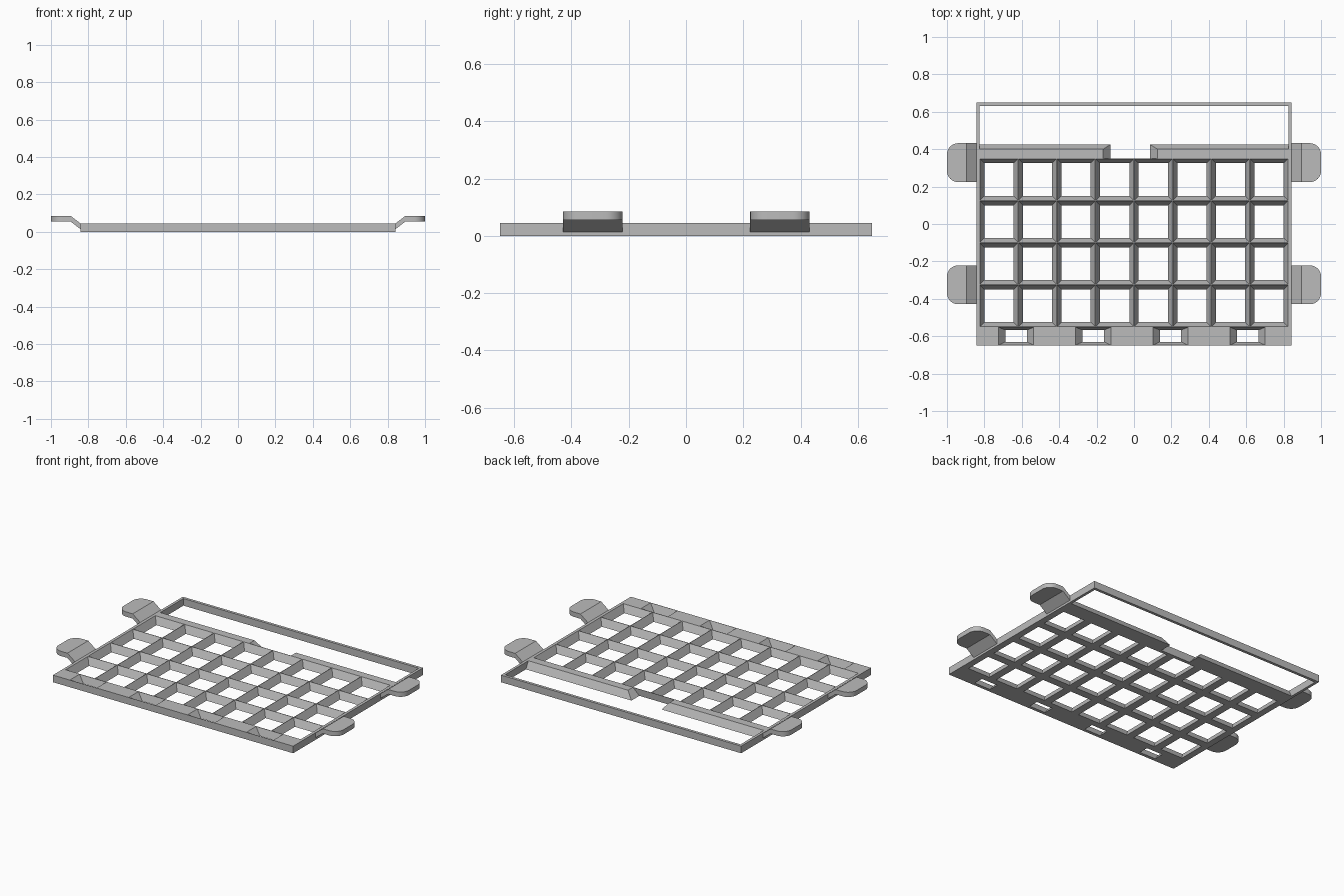
import bpy
import bmesh

if "Cube" in bpy.data.objects:
    bpy.data.objects.remove(bpy.data.objects["Cube"])

HEIGHT = 0.045
EPS = 0.002

grey = bpy.data.materials.new("plain grey")
grey.use_nodes = True
colour = (0.5, 0.5, 0.5, 1)
grey.diffuse_color = colour
grey.node_tree.nodes["Principled BSDF"].inputs["Base Color"].default_value = colour


def finish(name, bm):
    bmesh.ops.recalc_face_normals(bm, faces=bm.faces)
    mesh = bpy.data.meshes.new(name)
    bm.to_mesh(mesh)
    bm.free()
    mesh.materials.append(grey)
    obj = bpy.data.objects.new(name, mesh)
    bpy.context.collection.objects.link(obj)
    return obj


def frustum(bm, low, high, over=EPS):
    """Block between rectangles (x0, x1, y0, y1) at the base and the top,
    carried past both by a small overshoot."""
    rings = []
    for t in (-over / HEIGHT, 1 + over / HEIGHT):
        x0, x1, y0, y1 = (a + (b - a) * t for a, b in zip(low, high))
        rings.append([bm.verts.new((x, y, t * HEIGHT))
                      for x, y in ((x0, y0), (x1, y0), (x1, y1), (x0, y1))])
    a, b = rings
    bm.faces.new(a[::-1])
    bm.faces.new(b)
    for i in range(4):
        j = (i + 1) % 4
        bm.faces.new((a[i], a[j], b[j], b[i]))


def cut(target, cutter):
    mod = target.modifiers.new("cut", 'BOOLEAN')
    mod.operation = 'DIFFERENCE'
    mod.solver = 'EXACT'
    mod.object = cutter
    deps = bpy.context.evaluated_depsgraph_get()
    mesh = bpy.data.meshes.new_from_object(target.evaluated_get(deps))
    target.modifiers.clear()
    target.data = mesh
    bpy.data.objects.remove(cutter)


# Flat tray slab
bm = bmesh.new()
slab = (-0.842, 0.842, -0.65, 0.65)
frustum(bm, slab, slab, 0)
tray = finish("grid_tray", bm)

# Grid cells, tapered so the ribs between them rise to ridges
bm = bmesh.new()
COLS, ROWS = 8, 4
px, py = 1.65 / COLS, 0.9 / ROWS
gap, slope = 0.0015, 0.025
for i in range(COLS):
    for j in range(ROWS):
        x, y = -0.825 + i * px, -0.55 + j * py
        frustum(bm,
                (x + slope, x + px - slope, y + slope, y + py - slope),
                (x + gap, x + px - gap, y + gap, y + py - gap))

# Four tapered pockets along the front edge
for i in range(4):
    x = -0.63 + i * 2 * px
    frustum(bm, (x - 0.057, x + 0.057, -0.63, -0.567),
            (x - 0.094, x + 0.094, -0.648, -0.552))

# Long rear opening with a sloped front wall
frustum(bm, (-0.825, 0.825, 0.425, 0.632), (-0.825, 0.825, 0.4, 0.632))
cut(tray, finish("openings_cutter", bm))

# Notch through the rear bar
bm = bmesh.new()
frustum(bm, (-0.126, 0.085, 0.346, 0.5), (-0.165, 0.126, 0.351, 0.5))
cut(tray, finish("notch_cutter", bm))

# Raised side tabs with rounded outer corners
profile = [(0.84, 0.012), (0.895, 0.055), (1.0, 0.055),
           (1.0, 0.085), (0.895, 0.085), (0.84, 0.043)]
for side, sx in (("left", 1), ("right", -1)):
    for place, yc in (("front", -0.325), ("rear", 0.328)):
        bm = bmesh.new()
        ends = [[bm.verts.new((sx * x, yc + dy, z)) for x, z in profile]
                for dy in (-0.104, 0.104)]
        a, b = ends
        # each end is split at the bend
        for e in ends:
            bm.faces.new((e[0], e[1], e[4], e[5]))
            bm.faces.new(e[1:5])
        for i in range(6):
            j = (i + 1) % 6
            bm.faces.new((a[i], a[j], b[j], b[i]))
        bmesh.ops.recalc_face_normals(bm, faces=bm.faces)
        corners = [e for e in bm.edges
                   if all(abs(v.co.x) > 0.99 for v in e.verts)
                   and abs(e.verts[0].co.z - e.verts[1].co.z) > 0.01]
        bmesh.ops.bevel(bm, geom=corners, offset=0.06, segments=8,
                        profile=0.5, affect='EDGES')
        tab = finish(f"{side}_{place}_tab", bm)
        bpy.ops.object.select_all(action='DESELECT')
        tab.select_set(True)
        bpy.context.view_layer.objects.active = tab
        bpy.ops.object.shade_smooth_by_angle()
